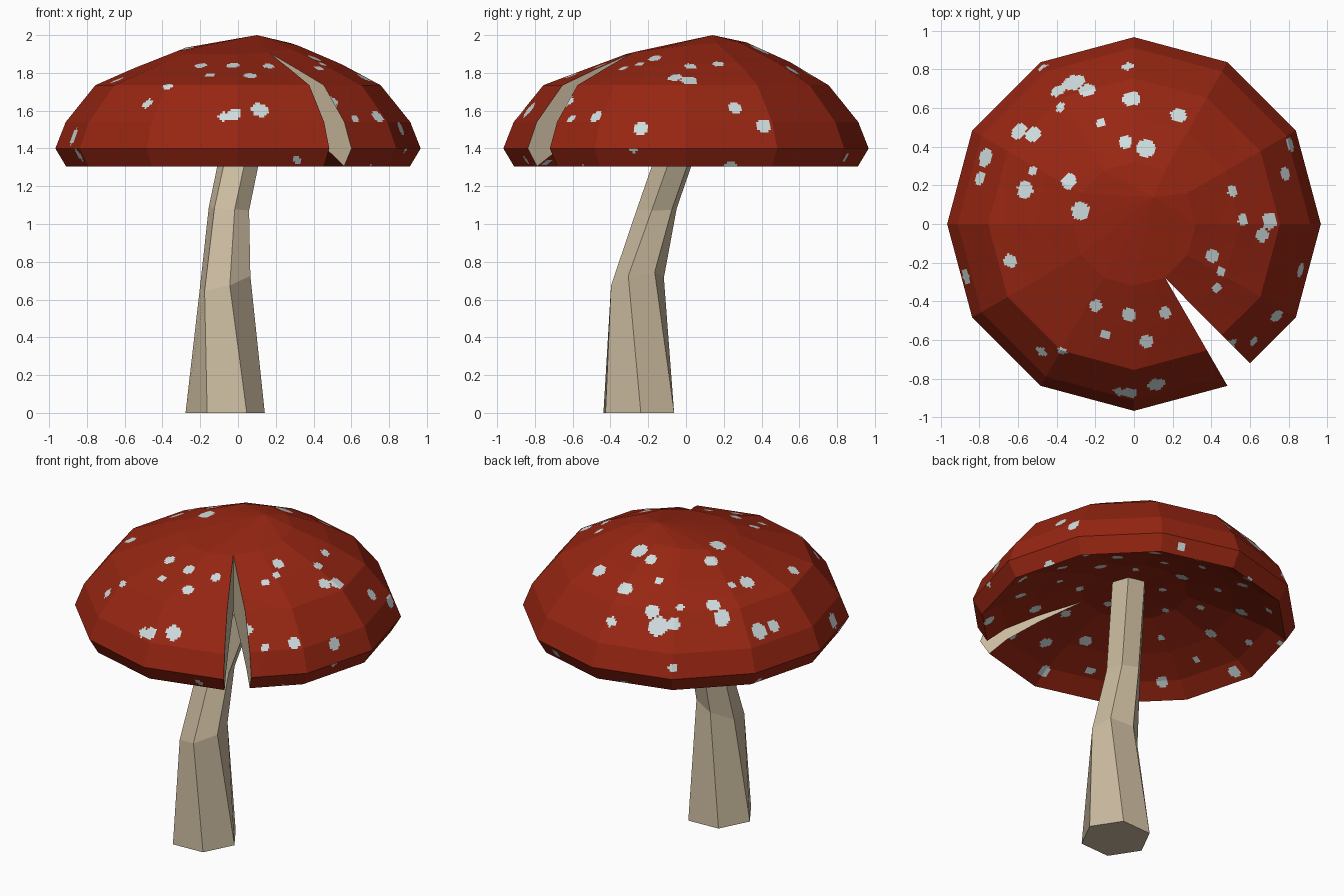
import bpy, bmesh, math, random
from mathutils import Vector

if "Cube" in bpy.data.objects:
    bpy.data.objects.remove(bpy.data.objects["Cube"])

random.seed(4)


def material(name, rgb):
    m = bpy.data.materials.new(name)
    m.diffuse_color = (*rgb, 1)
    m.use_nodes = True
    m.node_tree.nodes["Principled BSDF"].inputs["Base Color"].default_value = m.diffuse_color
    return m


RED = material("cap red", (0.31, 0.019, 0.006))
PALE = material("spot pale", (0.62, 0.72, 0.73))
BEIGE = material("stem beige", (0.60, 0.50, 0.35))


def finish(bm, name, mats):
    mesh = bpy.data.meshes.new(name)
    bm.to_mesh(mesh)
    bm.free()
    for m in mats:
        mesh.materials.append(m)
    ob = bpy.data.objects.new(name, mesh)
    bpy.context.collection.objects.link(ob)
    return ob


# Stem: six-sided, bent and twisted; x, y, z, radius, turn, slope in x, slope in y
rings = [(-0.068, -0.25, 0.0, 0.21, 3, 0, 0),
         (-0.068, -0.257, 0.695, 0.142, -20, 0.3, 0.2),
         (-0.048, -0.155, 1.08, 0.11, -14, -0.08, 0),
         (0.08, 0.06, 1.70, 0.11, -10, 0, 0)]
bm = bmesh.new()
loops = []
for x, y, z, r, turn, sx, sy in rings:
    loop = []
    for i in range(6):
        a = math.radians(turn + 60 * i)
        dx, dy = r * math.cos(a), r * math.sin(a)
        loop.append(bm.verts.new((x + dx, y + dy, z + sx * dx + sy * dy)))
    loops.append(loop)
for a, b in zip(loops, loops[1:]):
    for i in range(6):
        j = (i + 1) % 6
        bm.faces.new((a[i], a[j], b[j], b[i]))
bm.faces.new(loops[0][::-1])
bm.faces.new(loops[-1])
finish(bm, "stem", [BEIGE])

# Cap profile from inner ceiling, round the rim, to the top: radius, z, tilt
profile = [(0, 1.57, 0), (0.32, 1.545, 0), (0.60, 1.46, 0), (0.80, 1.38, 0),
           (0.91, 1.305, 0), (0.967, 1.40, 0), (0.912, 1.54, 0), (0.755, 1.735, 0),
           (0.55, 1.835, 0.025), (0.32, 1.93, 0.035), (0, 2.0, 0)]
# Columns run from the right side of the slit all the way round to its left side
angles = [-50] + list(range(-30, 301, 30))


def key_point(k, c):
    r, z, tilt = profile[k]
    if r == 0:
        return Vector((0.1, 0.14, z)) if k else Vector((0, 0, z))
    a = math.radians(angles[c])
    if c == 0:
        a = math.radians(-60)
    p = Vector((r * math.cos(a), r * math.sin(a), 0))
    if c == 0 and r > 0.33:
        t = (math.sqrt((r * 0.97) ** 2 - 0.0072) - 0.311) * 0.7071
        p = Vector((0.16 + t, -0.28 - t, 0))
    p.z = z + tilt * (0.4 * math.cos(a) + 0.9 * math.sin(a))
    return p


# Cap skin: each flat facet is a fine grid so that spots can be coloured on it
bm = bmesh.new()
NU = 32
rows = []
for k in range(len(profile) - 1):
    (r0, z0, _), (r1, z1, _) = profile[k], profile[k + 1]
    n = max(3, round(math.hypot(r1 - r0, z1 - z0) / 0.015))
    last = k == len(profile) - 2
    for v in range(n + last):
        row = []
        for c in range(len(angles) - 1):
            a = key_point(k, c).lerp(key_point(k + 1, c), v / n)
            b = key_point(k, c + 1).lerp(key_point(k + 1, c + 1), v / n)
            end = c == len(angles) - 2
            row += [bm.verts.new(a.lerp(b, u / NU)) for u in range(NU + end)]
        rows.append(row)
for a, b in zip(rows, rows[1:]):
    for i in range(len(a) - 1):
        bm.faces.new((a[i], a[i + 1], b[i + 1], b[i]))
bmesh.ops.remove_doubles(bm, verts=bm.verts, dist=0.0002)
bm.normal_update()

# Spots on the upper side: x, y, radius
upper = [(-.31, .73, .06), (-.24, .69, .045), (-.39, .69, .04), (-.48, .81, .03),
         (-.02, .65, .045), (-.03, .82, .03), (.23, .57, .042), (-.17, .52, .025),
         (-.38, .61, .025), (-.60, .48, .05), (-.52, .47, .04), (-.77, .34, .05),
         (-.80, .24, .04), (-.52, .27, .025), (-.56, .18, .045), (-.34, .22, .042),
         (-.28, .07, .048), (-.04, .42, .035), (.06, .395, .05), (.51, .17, .03),
         (.57, .025, .03), (.70, .01, .045), (.67, -.06, .035), (.40, -.165, .036),
         (.45, -.245, .025), (.43, -.33, .025), (-.64, -.19, .036), (-.20, -.42, .032),
         (-.03, -.47, .037), (.16, -.46, .032), (.06, -.61, .035), (-.15, -.575, .027),
         (-.48, -.66, .03), (-.38, -.66, .025), (.50, -.63, .03), (.74, -.48, .037),
         (.86, -.24, .04), (.78, .26, .035), (.81, .41, .04), (.11, -.83, .045),
         (-.02, -.87, .04), (-.87, -.27, .045), (.62, -.61, .025), (-.08, -.87, .03)]
# Spots scattered over the underside and rim
under = []
for i in range(48):
    a, d = i * 2.399963, 0.94 * math.sqrt((i + 0.5) / 48)
    under.append((d * math.cos(a), d * math.sin(a), random.uniform(0.018, 0.04)))


def paint(faces, spots):
    data = [(f, f.calc_center_median()) for f in faces]
    for x, y, r in spots:
        c = min(data, key=lambda d: (d[1].x - x) ** 2 + (d[1].y - y) ** 2)[1]
        for f, p in data:
            if abs(p.x - c.x) < r and abs(p.y - c.y) < r and (p - c).length < r:
                f.material_index = 1


paint([f for f in bm.faces if f.normal.z > 0], upper)
paint([f for f in bm.faces if f.normal.z <= 0], under)

# Cut walls on both sides of the slit
for c in (0, len(angles) - 1):
    pts = [bm.verts.new(key_point(k, c)) for k in range(1, len(profile) - 1)]
    f = bm.faces.new(pts if c else pts[::-1])
    f.material_index = 2
    f.normal_update()
    into_slit = Vector((0.87, 0.5, 0)) if c else Vector((-0.7, -0.7, 0))
    if f.normal.dot(into_slit) < 0:
        f.normal_flip()
finish(bm, "cap", [RED, PALE, BEIGE])
